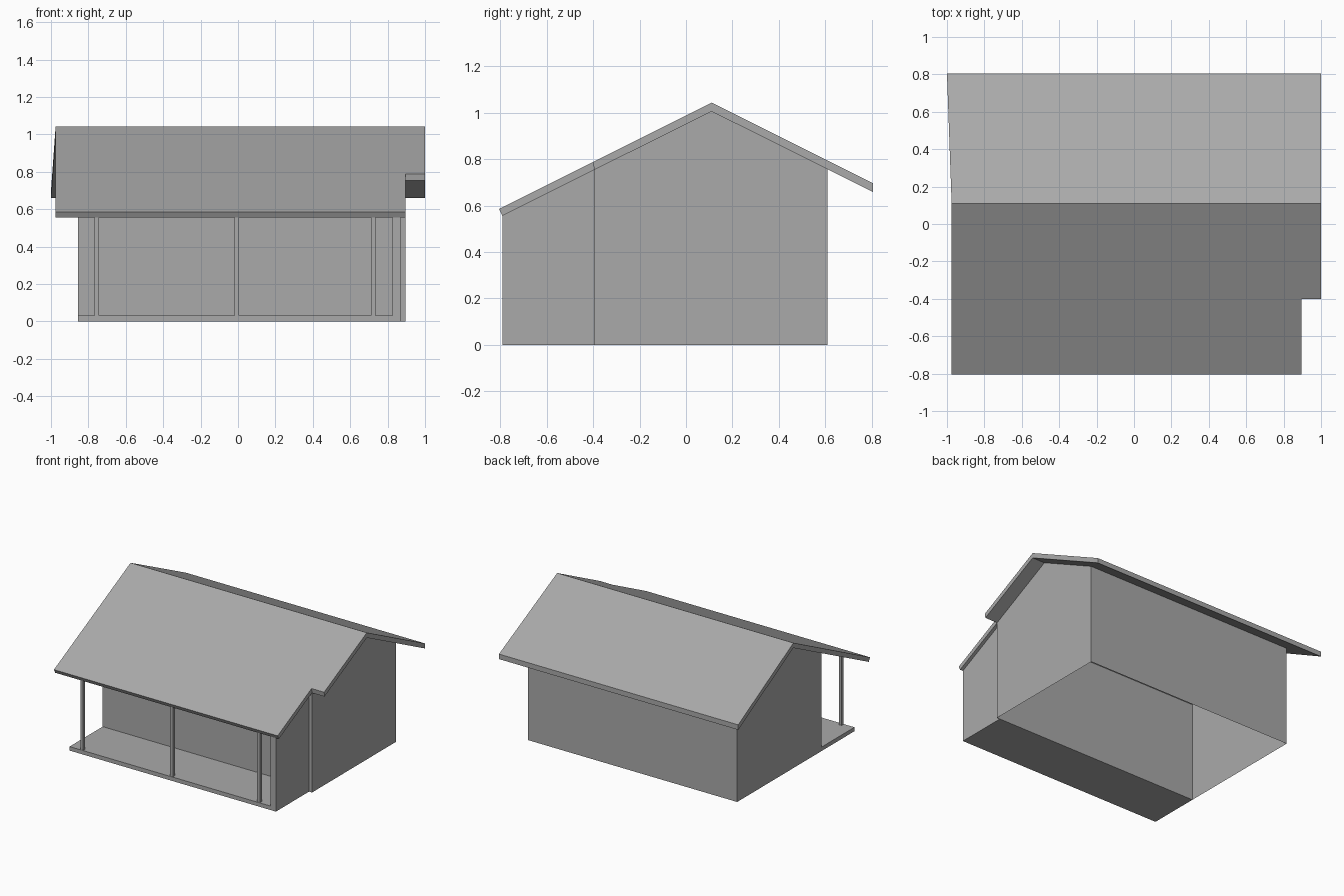
import bpy
import bmesh

if "Cube" in bpy.data.objects:
    bpy.data.objects.remove(bpy.data.objects["Cube"])

GREY = (0.4, 0.4, 0.4, 1)
grey = bpy.data.materials.new("plain_grey")
grey.use_nodes = True
grey.diffuse_color = GREY
grey.node_tree.nodes["Principled BSDF"].inputs["Base Color"].default_value = GREY

# Main levels shared by the parts
WALL_LEFT, WALL_RIGHT = -0.855, 0.895
FRONT, STEP, RIDGE, BACK = -0.79, -0.395, 0.11, 0.61
UNDER_RIDGE, SLOPE = 1.005, 0.499


def underside(y):
    return UNDER_RIDGE - SLOPE * abs(y - RIDGE)


def extrude_x(name, profile, x0, x1, caps=True, skip=(), x_taper=None):
    """Extrude a (y, z) profile along x; skip leaves out side faces."""
    bm = bmesh.new()
    taper = x_taper or (lambda y: 0)
    a = [bm.verts.new((x0 + taper(y), y, z)) for y, z in profile]
    b = [bm.verts.new((x1, y, z)) for y, z in profile]
    n = len(profile)
    for i in range(n):
        if i not in skip:
            j = (i + 1) % n
            bm.faces.new((a[i], a[j], b[j], b[i]))
    if caps:
        bm.faces.new(a[::-1])
        bm.faces.new(b)
    bmesh.ops.recalc_face_normals(bm, faces=bm.faces[:])
    mesh = bpy.data.meshes.new(name)
    bm.to_mesh(mesh)
    bm.free()
    mesh.materials.append(grey)
    obj = bpy.data.objects.new(name, mesh)
    bpy.context.collection.objects.link(obj)
    return obj


def box(name, x0, x1, y0, y1, z0, z1):
    return extrude_x(name, [(y0, z0), (y1, z0), (y1, z1), (y0, z1)], x0, x1)


# House walls: gabled shell, open below and under the roof
extrude_x("house_walls",
          [(STEP, 0), (BACK, 0), (BACK, underside(BACK)),
           (RIDGE, UNDER_RIDGE), (STEP, underside(STEP))],
          WALL_LEFT, WALL_RIGHT, skip=(0, 2, 3))

# Porch side wall, its top following the roof
extrude_x("porch_side_wall",
          [(FRONT, 0), (STEP, 0), (STEP, underside(STEP)),
           (FRONT, underside(FRONT))], 0.825, 0.87)

# Porch deck and posts
box("porch_deck", WALL_LEFT, 0.825, FRONT, STEP, 0, 0.03)
for side, x in (("right", -0.755), ("middle", -0.006), ("left", 0.722)):
    box("porch_post_" + side, x - 0.012, x + 0.012,
        -0.787, -0.763, 0, underside(-0.775))

# Roof: back slope flares a little on one end, front slope steps in over the porch
THICK = 0.038
extrude_x("roof_back",
          [(RIDGE, UNDER_RIDGE), (0.805, underside(0.805)),
           (0.805, underside(0.805) + THICK), (RIDGE, UNDER_RIDGE + THICK)],
          -0.975, 1.0, x_taper=lambda y: -0.025 if y > RIDGE else 0)
extrude_x("roof_front",
          [(RIDGE, UNDER_RIDGE), (RIDGE, UNDER_RIDGE + THICK),
           (STEP - 0.005, underside(STEP) + 0.035), (STEP, underside(STEP))],
          -0.975, 1.0)
extrude_x("roof_porch",
          [(STEP, underside(STEP)), (STEP - 0.005, underside(STEP) + 0.035),
           (-0.805, 0.585), (-0.79, underside(-0.79))],
          -0.975, WALL_RIGHT)
